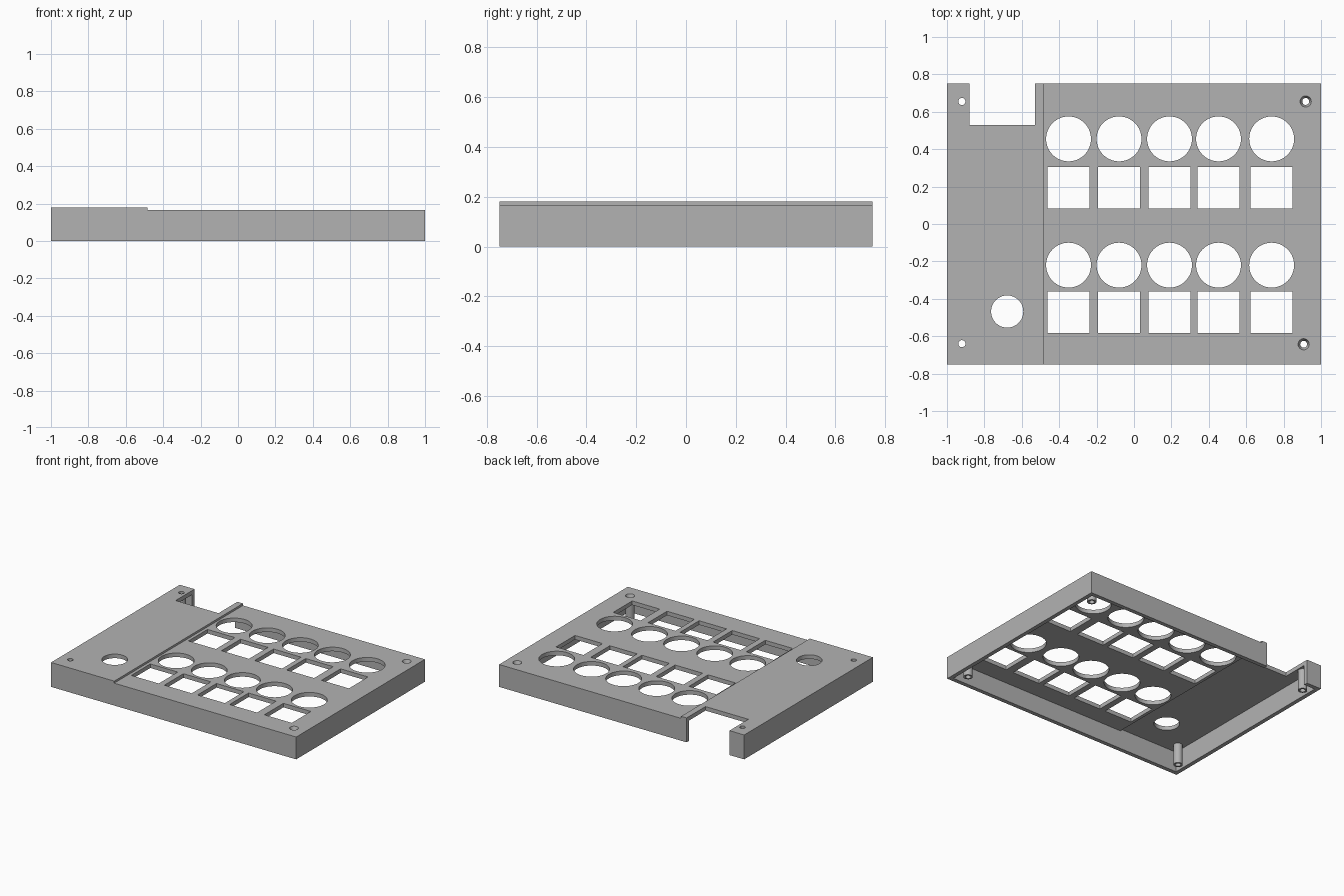
import bpy, bmesh, math
from mathutils import Matrix

if "Cube" in bpy.data.objects:
    bpy.data.objects.remove(bpy.data.objects["Cube"])

WALL, STEP_X = 0.03, -0.485
LOW, HIGH = 0.165, 0.18
HALF_X, HALF_Y = 1.0, 0.75

grey = bpy.data.materials.new("plain grey")
grey.use_nodes = True
grey.diffuse_color = (0.45, 0.45, 0.45, 1)
grey.node_tree.nodes["Principled BSDF"].inputs["Base Color"].default_value = grey.diffuse_color


def make_object(name, bm):
    bmesh.ops.recalc_face_normals(bm, faces=bm.faces)
    mesh = bpy.data.meshes.new(name)
    bm.to_mesh(mesh)
    bm.free()
    mesh.materials.append(grey)
    obj = bpy.data.objects.new(name, mesh)
    bpy.context.collection.objects.link(obj)
    return obj


def stepped_block(name, inset, bottom):
    """Stepped side profile extruded from front to back."""
    bm = bmesh.new()
    x, y = HALF_X - inset, HALF_Y - inset
    outline = [(-x, bottom), (x, bottom), (x, LOW - inset), (STEP_X, LOW - inset),
               (STEP_X, HIGH - inset), (-x, HIGH - inset)]
    face = bm.faces.new([bm.verts.new((px, -y, pz)) for px, pz in outline])
    made = bmesh.ops.extrude_face_region(bm, geom=[face])["geom"]
    bmesh.ops.translate(bm, vec=(0, 2 * y, 0),
                        verts=[v for v in made if isinstance(v, bmesh.types.BMVert)])
    return make_object(name, bm)


def add_box(bm, x, y, z, w, d, h):
    bmesh.ops.create_cube(bm, size=1, matrix=Matrix.Translation((x, y, z)) @ Matrix.Diagonal((w, d, h, 1)))


def add_round(bm, x, y, z0, z1, r0, r1, sides=64):
    bmesh.ops.create_cone(bm, cap_ends=True, segments=sides, radius1=r0, radius2=r1,
                          depth=z1 - z0, matrix=Matrix.Translation((x, y, (z0 + z1) / 2)))


def smooth(obj):
    bpy.ops.object.select_all(action="DESELECT")
    obj.select_set(True)
    bpy.context.view_layer.objects.active = obj
    bpy.ops.object.shade_smooth_by_angle(angle=math.radians(30))


# Corner screw positions
left_screws = [("back_right_post", -0.92, 0.655), ("front_right_post", -0.92, -0.64)]
right_screws = [("back_left_post", 0.918, 0.655), ("front_left_post", 0.907, -0.643)]

# All openings through the top plate, plus the rear notch
bm = bmesh.new()
for x in (-0.35, -0.08, 0.19, 0.452, 0.736):
    for round_y, square_y in ((0.455, 0.193), (-0.22, -0.473)):
        add_round(bm, x, round_y, 0.1, 0.25, 0.12, 0.12)
        add_box(bm, x, square_y, 0.175, 0.224, 0.222, 0.15)
add_round(bm, -0.678, -0.468, 0.1, 0.25, 0.086, 0.086)
for _, x, y in left_screws:
    add_round(bm, x, y, 0.1, 0.25, 0.019, 0.019, 32)
for _, x, y in right_screws:
    add_round(bm, x, y, 0.125, 0.17, 0.0145, 0.032, 32)
add_box(bm, -0.705, 0.73, 0.1, 0.35, 0.4, 0.6)
openings = make_object("openings_cutter", bm)

# Hollow case, open underneath
case = stepped_block("case_shell", 0, 0)
cavity = stepped_block("cavity_cutter", WALL, -0.1)
bpy.context.view_layer.objects.active = case
for cutter in (cavity, openings):
    cutter.hide_render = True
    mod = case.modifiers.new(cutter.name, "BOOLEAN")
    mod.operation, mod.solver, mod.object = "DIFFERENCE", "EXACT", cutter
    bpy.ops.object.modifier_apply(modifier=mod.name)
for cutter in (cavity, openings):
    bpy.data.objects.remove(cutter)
smooth(case)


# Hollow screw posts hanging from the plate
def post(name, x, y, top):
    bm = bmesh.new()
    ring = [(0.019, 0), (0.031, 0), (0.031, top), (0.019, top)]
    verts = [bm.verts.new((r, 0, z)) for r, z in ring]
    edges = [bm.edges.new((verts[i], verts[i - 1])) for i in range(len(ring))]
    bmesh.ops.spin(bm, geom=verts + edges, cent=(0, 0, 0), axis=(0, 0, 1),
                   angle=math.tau, steps=32, use_merge=True)
    bmesh.ops.remove_doubles(bm, verts=bm.verts, dist=0.0001)
    obj = make_object(name, bm)
    obj.location = (x, y, 0)
    smooth(obj)


for spot in left_screws:
    post(*spot, HIGH - WALL)
for spot in right_screws:
    post(*spot, LOW - WALL)
